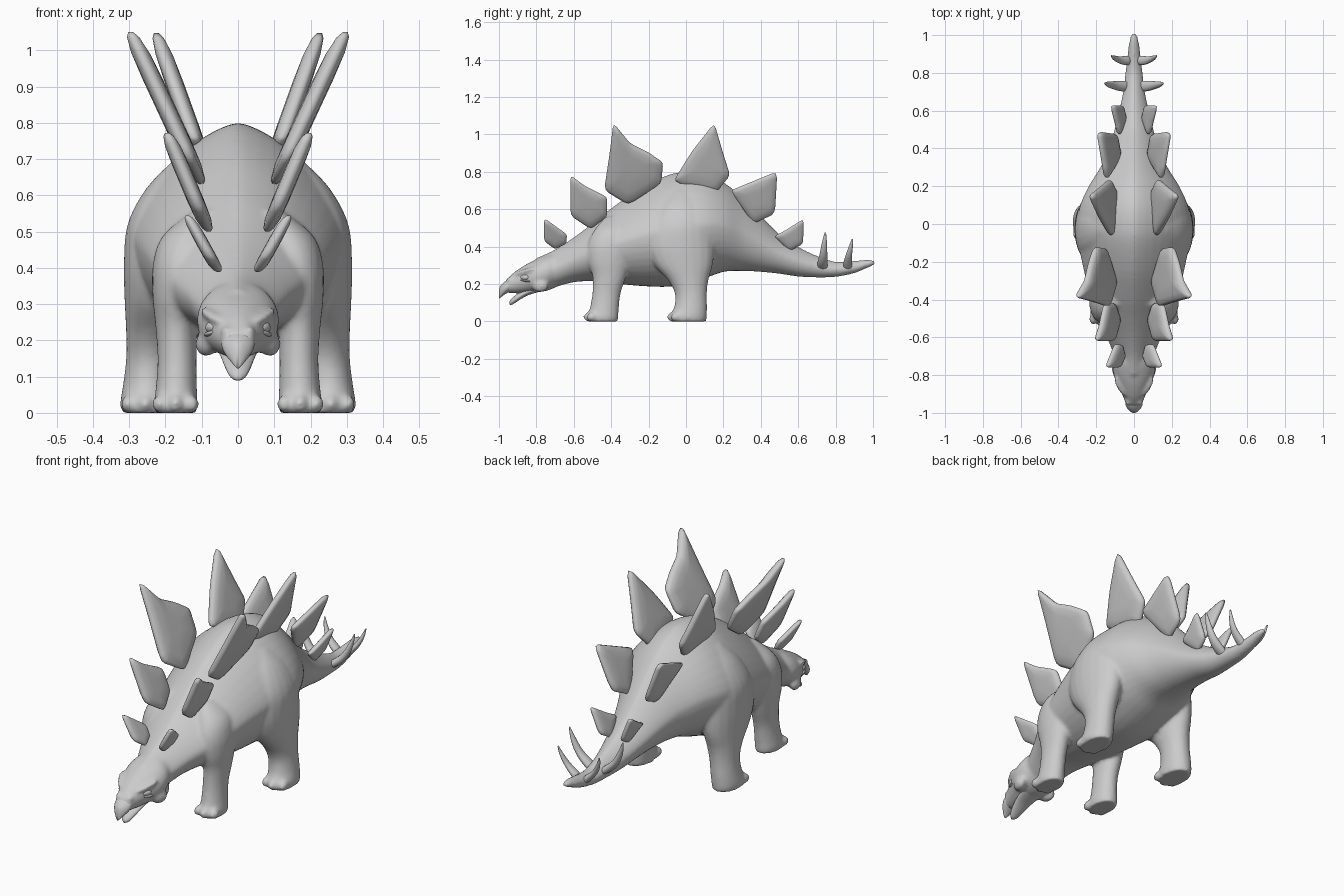
import bpy, bmesh, math
from mathutils import Vector, Matrix

skin = bpy.data.materials.new("stone grey")
skin.diffuse_color = (0.6, 0.6, 0.6, 1)


def spline(pts, steps=4):
    """Smoothly resample a list of number tuples (Catmull-Rom)."""
    P = [pts[0]] + list(pts) + [pts[-1]]
    out = []
    for i in range(1, len(P) - 2):
        for s in range(steps):
            t = s / steps
            out.append([0.5 * (2 * b + (c - a) * t + (2 * a - 5 * b + 4 * c - d) * t * t
                        + (3 * b - a - 3 * c + d) * t ** 3)
                        for a, b, c, d in zip(P[i - 1], P[i], P[i + 1], P[i + 2])])
    return out + [list(pts[-1])]


def skin_rings(bm, rings):
    rows = [[bm.verts.new(p) for p in r] for r in rings]
    n = len(rows[0])
    for a, b in zip(rows, rows[1:]):
        for i in range(n):
            bm.faces.new((a[i], a[(i + 1) % n], b[(i + 1) % n], b[i]))
    bm.faces.new(rows[0])
    bm.faces.new(rows[-1][::-1])


def trunk(bm, stations, ridge=2.0, n=40):
    """Loft along y; stations are (y, top, bottom, half width)."""
    rings = []
    for y, top, bot, w in spline(stations):
        ring = []
        for i in range(n):
            a = 2 * math.pi * i / n
            c, s = math.cos(a), math.sin(a)
            p = ridge if s > 0 else 2.0
            f = lambda v: math.copysign(abs(v) ** (2 / p), v)
            ring.append((w * f(c), y, (top + bot) / 2 + (top - bot) / 2 * f(s)))
        rings.append(ring)
    skin_rings(bm, rings)


def limb(bm, stations, side, n=20):
    """Loft upward; stations are (x, y, z, x radius, y radius)."""
    skin_rings(bm, [[(side * (x + rx * math.cos(2 * math.pi * i / n)),
                      y + ry * math.sin(2 * math.pi * i / n), z) for i in range(n)]
                    for x, y, z, rx, ry in spline(stations)])


def blob(bm, at, size, side=1, yaw=0.0, pitch=0.0):
    m = (Matrix.Diagonal((side, 1, 1, 1)) @ Matrix.Translation(at) @ Matrix.Rotation(yaw, 4, 'Z')
         @ Matrix.Rotation(pitch, 4, 'X') @ Matrix.Diagonal((*size, 1)))
    bmesh.ops.create_uvsphere(bm, u_segments=20, v_segments=12, radius=1, matrix=m)


def finish(bm, name):
    bmesh.ops.recalc_face_normals(bm, faces=bm.faces[:])
    for f in bm.faces:
        f.smooth = True
    me = bpy.data.meshes.new(name)
    bm.to_mesh(me)
    bm.free()
    me.materials.append(skin)
    ob = bpy.data.objects.new(name, me)
    bpy.context.collection.objects.link(ob)
    return ob


# Torso, neck and tail
body = bmesh.new()
trunk(body, [(-.80, .34, .17, .080), (-.70, .385, .185, .105), (-.60, .45, .21, .145),
             (-.50, .525, .215, .195), (-.40, .605, .205, .228), (-.25, .71, .19, .265),
             (-.10, .782, .185, .295), (0, .80, .20, .302), (.10, .79, .23, .285),
             (.20, .745, .265, .24), (.30, .665, .27, .178), (.40, .565, .265, .135),
             (.50, .467, .255, .103), (.60, .40, .24, .079), (.70, .352, .235, .058),
             (.80, .32, .238, .046), (.90, .325, .258, .035), (.97, .332, .286, .025),
             (1.008, .327, .302, .013)], ridge=1.45)

# Head
trunk(body, [(-.68, .37, .19, .09), (-.74, .358, .165, .112), (-.80, .332, .155, .108),
             (-.86, .302, .15, .082), (-.92, .262, .15, .056), (-.965, .218, .155, .040)])

HIND = [(.14, -.02, .70, .035, .05), (.175, -.02, .62, .078, .12), (.205, -.025, .52, .10, .165),
        (.218, -.03, .41, .097, .182), (.227, -.015, .31, .086, .16), (.235, .012, .22, .074, .108),
        (.243, .026, .15, .066, .086), (.25, .025, .08, .067, .088),
        (.255, .012, .03, .070, .100), (.255, .012, .0, .067, .097)]
FORE = [(.09, -.38, .56, .03, .05), (.135, -.39, .49, .072, .10), (.155, -.405, .41, .080, .12),
        (.168, -.41, .32, .068, .112), (.170, -.41, .24, .058, .090), (.168, -.425, .15, .054, .076),
        (.170, -.437, .07, .057, .078), (.172, -.447, .025, .061, .086), (.172, -.447, 0, .058, .083)]
for s in (-1, 1):
    # Legs and toes
    limb(body, HIND, s)
    limb(body, FORE, s)
    for x, y in ((.207, -.058), (.255, -.072), (.303, -.053), (.128, -.508), (.172, -.52), (.216, -.503)):
        blob(body, (x, y, .024), (.021, .030, .025), s)
    # Brow ridge, cheek, nostril rim
    blob(body, (.074, -.862, .268), (.017, .062, .013), s, yaw=-.5, pitch=.3)
    blob(body, (.088, -.78, .190), (.028, .045, .035), s, yaw=-.3)
    blob(body, (.034, -.94, .225), (.013, .022, .014), s)

ob = finish(body, "body")
rm = ob.modifiers.new("fuse", 'REMESH')
rm.mode = 'VOXEL'
rm.voxel_size = .009
rm.use_smooth_shade = True
sm = ob.modifiers.new("soften", 'SMOOTH')
sm.factor, sm.iterations = .5, 9

# Beak
bm = bmesh.new()
trunk(bm, [(-.92, .235, .165, .040), (-.95, .225, .155, .046), (-.975, .208, .140, .037),
           (-.993, .188, .126, .02), (-1.0, .165, .122, .007)], n=20)
finish(bm, "upper_beak")
bm = bmesh.new()
trunk(bm, [(-.78, .20, .16, .060), (-.85, .175, .138, .048), (-.90, .148, .108, .036),
           (-.93, .125, .09, .024), (-.945, .106, .09, .008)], n=20)
finish(bm, "lower_beak")

# Eyes with lids
bm = bmesh.new()
for s in (-1, 1):
    blob(bm, (.073, -.862, .236), (.014, .026, .015), s, yaw=-.5)
    blob(bm, (.075, -.86, .219), (.013, .032, .007), s, yaw=-.5, pitch=-.15)
finish(bm, "eyes")

# Back plates: lean (base x, base z, slope), half thickness, outline in (y, z)
PLATES = [
    ("neck_plate", .060, .40, .55, .019, [(-.76, .555), (-.635, .465), (-.64, .415), (-.70, .385), (-.76, .43)]),
    ("shoulder_plate", .085, .51, .42, .024, [(-.62, .785), (-.54, .725), (-.42, .665), (-.42, .56),
                                             (-.51, .492), (-.62, .565)]),
    ("front_back_plate", .105, .64, .465, .028, [(-.39, 1.065), (-.30, .955), (-.20, .905), (-.12, .85),
                                                (-.13, .735), (-.31, .62), (-.44, .70), (-.41, .90)]),
    ("rear_back_plate", .10, .70, .36, .026, [(.152, 1.065), (.20, .90), (.238, .78), (.16, .685),
                                             (-.01, .722), (-.066, .755), (.03, .91)]),
    ("hip_plate", .078, .53, .40, .023, [(.49, .805), (.477, .575), (.36, .52), (.235, .70), (.32, .735)]),
    ("tail_plate", .050, .385, .40, .018, [(.63, .55), (.627, .415), (.555, .375), (.47, .455), (.53, .487)]),
]
for name, x0, z0, k, t, outline in PLATES:
    # Round the corners of the outline
    pts = []
    for i, p in enumerate(outline):
        a, p, b = Vector(outline[i - 1]), Vector(p), Vector(outline[(i + 1) % len(outline)])
        q, r = p.lerp(a, .17), p.lerp(b, .17)
        pts += [q, (q + r + 2 * p) / 4, r]
    mid = sum(pts, Vector((0, 0))) / len(pts)
    bm = bmesh.new()
    for s in (-1, 1):
        rings = []
        for scale, off in ((.35, 1), (.72, .9), (.92, .6), (.985, .25), (.985, -.25),
                           (.92, -.6), (.72, -.9), (.35, -1)):
            ring = [mid.lerp(p, scale) for p in pts]
            rings.append([(s * (x0 + k * (p.y - z0) + off * t), p.x, p.y) for p in ring])
        skin_rings(bm, rings)
    finish(bm, name + "s")

# Tail spikes
SPIKES = [[(.015, .73, .27, .02, .026), (.060, .73, .31, .030, .028), (.108, .735, .36, .020, .021),
           (.138, .74, .42, .012, .014), (.155, .745, .475, .003, .004)],
          [(.01, .865, .27, .015, .022), (.042, .865, .31, .024, .024), (.080, .87, .35, .016, .018),
           (.105, .88, .395, .010, .012), (.12, .89, .44, .003, .004)]]
bm = bmesh.new()
for s in (-1, 1):
    for sp in SPIKES:
        limb(bm, sp, s, n=14)
finish(bm, "tail_spikes")
